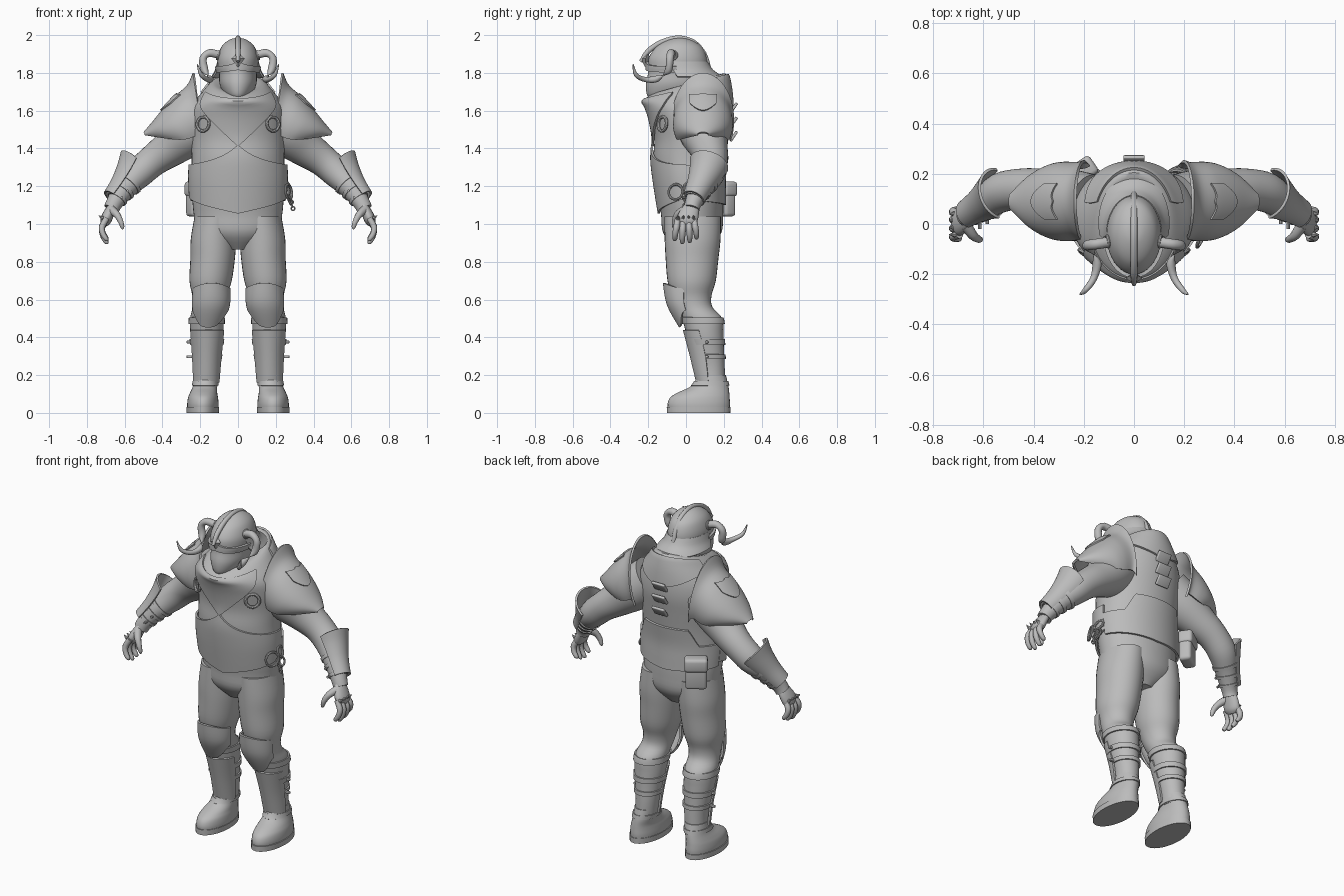
import bpy, bmesh, math
from mathutils import Vector, Matrix, Euler

if "Cube" in bpy.data.objects:
    bpy.data.objects.remove(bpy.data.objects["Cube"])

mat = bpy.data.materials.new("plain grey")
mat.diffuse_color = (0.5, 0.5, 0.5, 1)
mat.use_nodes = True
mat.node_tree.nodes["Principled BSDF"].inputs["Base Color"].default_value = mat.diffuse_color


def finish(ob, name, mirror=False):
    ob.name = name
    ob.data.materials.append(mat)
    if mirror:
        ob.modifiers.new("mirror", 'MIRROR')
    return ob


def V(z, cx, cy, rx, ry, tilt=0.0):
    """Horizontal elliptical section: centre and two half axes."""
    return Vector((cx, cy, z)), Vector((rx, 0, 0)), Vector((0, ry, tilt * ry))


def F(z, rx, front, back, tilt=0.0):
    return V(z, 0, (front + back) / 2, rx, (back - front) / 2, tilt)


def tube(pts, ref=(0, 1, 0), flat=1.0):
    """Sections along a path of (x, y, z, radius)."""
    out = []
    for i, p in enumerate(pts):
        a, b = pts[max(i - 1, 0)], pts[min(i + 1, len(pts) - 1)]
        t = (Vector(b[:3]) - Vector(a[:3])).normalized()
        u = Vector(ref)
        u = (u - t * u.dot(t)).normalized()
        out.append((Vector(p[:3]), u * p[3], t.cross(u) * p[3] * flat))
    return out


def point(secs, u, a, off=0.0):
    """Point on the smooth surface through the sections."""
    n = len(secs) - 1
    u = min(max(u, 0), n)
    i = min(int(u), n - 1)
    t = u - i
    q = [secs[min(max(j, 0), n)] for j in (i - 1, i, i + 1, i + 2)]
    w = (-t + 2*t*t - t**3, 2 - 5*t*t + 3*t**3, t + 4*t*t - 3*t**3, t**3 - t*t)
    c, U, W = [sum((q[k][j] * (w[k] / 2) for k in range(4)), Vector()) for j in range(3)]
    ku = 1 + off / max(U.length, 1e-4)
    kw = 1 + off / max(W.length, 1e-4)
    return c + U * (ku * math.cos(a)) + W * (kw * math.sin(a))


def link(bm, name, mirror):
    me = bpy.data.meshes.new(name)
    bm.to_mesh(me)
    ob = bpy.data.objects.new(name, me)
    bpy.context.collection.objects.link(ob)
    return finish(ob, name, mirror)


def skin(name, secs, a=(0, 360), lo=None, hi=None, n=32, m=None, off=0.0, thick=0.0, mirror=False):
    """Loft a closed body, or a curved plate when thick is set."""
    full = a[1] - a[0] == 360
    m = m or 4 * (len(secs) - 1)
    bm = bmesh.new()
    cols = []
    for i in range(n if full else n + 1):
        d = a[0] + (a[1] - a[0]) * i / n
        l = lo(d) if lo else 0
        h = hi(d) if hi else len(secs) - 1
        cols.append([bm.verts.new(point(secs, l + (h - l) * j / m, math.radians(d), off))
                     for j in range(m + 1)])
    for i in range(n):
        p, q = cols[i], cols[(i + 1) % len(cols)]
        for j in range(m):
            bm.faces.new((p[j], q[j], q[j + 1], p[j + 1]))
    if full and not thick:
        bm.faces.new([c[0] for c in cols])
        bm.faces.new([c[-1] for c in cols])
    bmesh.ops.recalc_face_normals(bm, faces=bm.faces)
    if thick:
        bmesh.ops.solidify(bm, geom=bm.faces[:], thickness=thick)
        bmesh.ops.recalc_face_normals(bm, faces=bm.faces)
    return link(bm, name, mirror)


def at_z(secs, f):
    """Turn a height rule into a surface parameter rule."""
    def g(d):
        z = f(d)
        for i in range(len(secs) - 1):
            z0, z1 = secs[i][0].z, secs[i + 1][0].z
            if min(z0, z1) <= z <= max(z0, z1):
                return i + (z - z0) / (z1 - z0)
        return 0 if abs(z - secs[0][0].z) < abs(z - secs[-1][0].z) else len(secs) - 1
    return g


def box(name, loc, size, rot=(0, 0, 0), mirror=False, bevel=0.005):
    bm = bmesh.new()
    bmesh.ops.create_cube(bm, size=1)
    bmesh.ops.scale(bm, vec=size, verts=bm.verts)
    bmesh.ops.bevel(bm, geom=bm.edges[:], offset=bevel, segments=3, affect='EDGES', profile=0.5)
    bm.transform(Matrix.Translation(loc) @ Euler(rot).to_matrix().to_4x4())
    return link(bm, name, mirror)


def ring(name, loc, normal, R, r, mirror=False):
    bpy.ops.mesh.primitive_torus_add(major_radius=R, minor_radius=r, major_segments=28, minor_segments=8)
    ob = bpy.context.object
    ob.data.transform(Matrix.Translation(loc) @ Vector(normal).to_track_quat('Z', 'Y').to_matrix().to_4x4())
    return finish(ob, name, mirror)


# Torso with pelvis and hunched shoulders
torso = [F(.865, .07, -.05, .12), F(.95, .212, -.12, .186), F(1.05, .234, -.132, .197), F(1.15, .243, -.148, .197),
         F(1.25, .247, -.163, .197), F(1.35, .245, -.173, .21), F(1.45, .25, -.168, .225), F(1.55, .255, -.185, .24),
         F(1.63, .24, -.206, .24, .06), F(1.70, .185, -.222, .228, .2), F(1.745, .135, -.17, .205, .28),
         F(1.73, .08, -.13, .13, .28)]
skin("torso", torso, n=48)
front = lambda d: abs(d + 90)
back = lambda d: abs(d - 90)
skin("belly_plate", torso, (-188, 8), at_z(torso, lambda d: 1.055 + .001 * front(d)),
     at_z(torso, lambda d: 1.31 + .11 * math.exp(-front(d) / 25)), 48, 10, .017, .012)
skin("back_plate", torso, (8, 172), at_z(torso, lambda d: 1.10 + .0003 * back(d)),
     at_z(torso, lambda d: 1.36 - .1 * min(max((back(d) - 35) / 12, 0), 1)), 48, 10, .015, .012)
skin("chest_collar", torso, (-160, -20), at_z(torso, lambda d: 1.41 + .0042 * front(d)),
     at_z(torso, lambda d: 1.715), 40, 10, .014, .012)
skin("back_collar", torso, (20, 160), at_z(torso, lambda d: 1.60 + .0012 * back(d)),
     at_z(torso, lambda d: 1.735), 40, 8, .012, .012)
for i, z in enumerate((1.465, 1.54, 1.615)):
    box(f"back_fin_{i + 1}", (0, .252, z), (.085, .016, .062), (-.6, 0, 0))
ring("chest_ring", (.185, -.125, 1.53), (.55, -.8, .1), .038, .009, True)

# Helmet, brow, neck guard, crest and horns
head = [F(1.65, .03, -.17, .06), F(1.68, .07, -.205, .09), F(1.74, .097, -.212, .1), F(1.80, .1, -.2, .105),
        F(1.83, .108, -.2, .112), F(1.88, .108, -.197, .11), F(1.93, .092, -.165, .09), F(1.96, .068, -.125, .055),
        F(1.98, .035, -.075, .01), F(1.985, .003, -.035, -.03)]
skin("helmet", head, n=40)
skin("brow_plate", head, (-178, -2), at_z(head, lambda d: 1.80 + .015 * math.exp(-front(d) / 30)),
     at_z(head, lambda d: 1.835 + .03 * math.exp(-front(d) / 20)), 40, 4, .014, .014)
guard = [F(1.86, .11, -.19, .115), F(1.815, .122, -.19, .145), F(1.78, .142, -.19, .2)]
skin("neck_guard", guard, (-15, 195), thick=.01, n=40)
skin("crest", tube([(0, -.24, 1.86, .009), (0, -.2, 1.915, .014), (0, -.13, 1.962, .014), (0, -.04, 1.984, .014),
                    (0, .04, 1.962, .014), (0, .095, 1.90, .014), (0, .12, 1.83, .012)], (1, 0, 0)), n=12)
skin("brow_diamond", [V(1.83, 0, -.215, .002, .002), V(1.875, 0, -.215, .034, .024), V(1.905, 0, -.2, .002, .002)],
     n=4, m=2)
skin("horn", tube([(.085, -.07, 1.89, .021), (.15, -.08, 1.905, .021), (.185, -.085, 1.875, .02),
                   (.175, -.095, 1.81, .019), (.148, -.15, 1.77, .017), (.16, -.215, 1.765, .014),
                   (.195, -.265, 1.79, .011), (.215, -.28, 1.845, .003)], (.3, 1, .6)), n=14, mirror=True)
ring("horn_socket", (.105, -.07, 1.893), (1, -.1, .2), .021, .007, True)

# Shoulder guards with raised inner flange and shield badge
P = lambda x, z, ry, rz, k, y=.09: (Vector((x, y, z)), Vector((k, 0, rz)), Vector((0, ry, 0)))
shoulder = [P(.20, 1.55, .165, .25, .04), P(.225, 1.55, .157, .185, .045), P(.285, 1.52, .158, .157, .05),
            P(.34, 1.495, .145, .112, .06), P(.41, 1.48, .105, .06, .045), P(.495, 1.475, .03, .012, .005)]
skin("shoulder_guard", shoulder, (-116, 116), thick=.012, n=36, m=24, mirror=True)
skin("shoulder_badge", shoulder, (-26, 26), lambda d: 1.95 - .3 * (d / 26) ** 2 - .12 * math.exp(-(d / 5) ** 2),
     lambda d: 3.15 - .75 * (abs(d) / 26) ** 2, 20, 6, .008, .008, True)

# Arms
arm = tube([(.18, .07, 1.55, .13), (.27, .095, 1.475, .125), (.36, .122, 1.40, .1), (.45, .137, 1.335, .084),
            (.53, .125, 1.265, .079), (.60, .078, 1.19, .062), (.652, .04, 1.115, .045), (.67, .03, 1.08, .042)])
skin("arm", arm, mirror=True)
gaunt = tube([(.525, .125, 1.325, .112), (.56, .105, 1.27, .092), (.61, .072, 1.20, .071), (.66, .04, 1.135, .06)],
             (.72, .2, .66))
skin("gauntlet", gaunt, (-85, 85), lambda d: .35 * (d / 85) ** 2, None, 28, 12, 0, .011, True)
for u in (4.6, 5.1, 5.6):
    skin("forearm_strap", arm, lo=lambda d: u, hi=lambda d: u + .18, m=2, off=.006, thick=.006, mirror=True)
for x, y, z in ((.585, .0, 1.175), (.615, -.02, 1.14)):
    skin("strap_pin", tube([(x, y + .05, z, .007), (x, y, z, .007)], (0, 0, 1)), n=8, mirror=True)

# Hands
skin("palm", tube([(.66, .035, 1.105, .035), (.68, .02, 1.065, .05), (.70, .005, 1.02, .054), (.708, 0, .995, .03)],
                  (0, 1, 0), .55), n=20, mirror=True)
for i, (y, s) in enumerate(((-.042, .92), (-.014, 1.05), (.014, 1.0), (.04, .85))):
    skin("finger", tube([(.695, y, 1.03, .016), (.72, y * 1.2, 1.03 - .05 * s, .017), (.715, y * 1.35, 1.03 - .09 * s, .015),
                         (.697, y * 1.4, 1.03 - .12 * s, .012), (.688, y * 1.4, 1.03 - .128 * s, .004)]), n=10, mirror=True)
    skin("knuckle_spike", tube([(.715, y, 1.03, .012), (.738, y, 1.045, .001)]), n=8, m=2, mirror=True)
skin("thumb", tube([(.67, -.005, 1.075, .024), (.642, -.045, 1.05, .019), (.622, -.06, 1.015, .015),
                    (.612, -.062, .985, .011), (.61, -.062, .972, .004)]), n=10, mirror=True)

# Legs
leg = [V(1.04, .12, .035, .11, .15), V(.92, .13, .035, .12, .148), V(.82, .134, .032, .118, .14),
       V(.70, .145, .03, .112, .128), V(.62, .15, .03, .092, .105), V(.56, .156, .045, .085, .095),
       V(.50, .165, .085, .088, .107), V(.42, .165, .1, .087, .098), V(.33, .164, .115, .076, .086),
       V(.24, .163, .132, .065, .073), V(.14, .168, .135, .06, .072)]
skin("leg", leg, mirror=True)
side = lambda d: abs(math.cos(math.radians(d)))
knee = [V(.69, .14, -.005, .1, .118), V(.57, .143, -.005, .1, .096), V(.45, .158, .045, .075, .08)]
skin("knee_guard", knee, (-178, -2), at_z(knee, lambda d: .455 + .09 * side(d) ** 3),
     at_z(knee, lambda d: .685 - .035 * side(d) ** 2), 32, 10, 0, .012, True)
shin = [V(.44, .163, .085, .092, .102), V(.30, .165, .12, .08, .1), V(.15, .168, .132, .07, .076)]
skin("shin_guard", shin, (-170, -10), at_z(shin, lambda d: .15 + .02 * side(d)),
     at_z(shin, lambda d: .435), 32, 10, 0, .011, True)
for z, h in ((.47, .035), (.36, .03), (.285, .025)):
    skin("calf_strap", leg, lo=at_z(leg, lambda d: z), hi=at_z(leg, lambda d: z + h), m=2, off=.008,
         thick=.008, mirror=True)
for z in (.375, .297):
    box("strap_buckle", (.25, .11, z), (.045, .016, .014), mirror=True, bevel=.004)

# Boots
boot = [V(.02, .186, .068, .082, .163), V(.05, .186, .068, .083, .165), V(.082, .185, .074, .079, .157),
        V(.107, .182, .092, .072, .137), V(.145, .174, .128, .064, .096), V(.2, .168, .135, .063, .076)]
skin("boot", boot, mirror=True)
skin("boot_sole", [V(0, .187, .067, .086, .168), V(.032, .187, .067, .087, .169)], m=1, mirror=True)
skin("boot_cuff", boot, lo=lambda d: 4, hi=lambda d: 4.4, m=2, off=.006, thick=.007, mirror=True)

# Hip pouch, and keyring with chain
box("pouch", (-.212, .205, 1.12), (.12, .07, .16), (0, 0, .6), bevel=.018)
box("pouch_flap", (-.213, .207, 1.185), (.13, .082, .08), (0, 0, .6), bevel=.018)
ring("hip_ring", (.268, -.055, 1.17), (1, -.45, .15), .04, .007)
ring("cuff_upper", (.27, .02, 1.19), (.95, .2, .3), .03, .007)
ring("cuff_lower", (.273, .02, 1.13), (.95, -.2, .3), .028, .006)
for i in range(5):
    ring("chain_link", (.275 + .004 * i, -.005, 1.15 - .017 * i), (i % 2, 1 - i % 2, .2), .01, .0035)

bpy.ops.object.select_all(action='SELECT')
bpy.context.view_layer.objects.active = bpy.data.objects["torso"]
bpy.ops.object.shade_smooth_by_angle(angle=math.radians(40))
